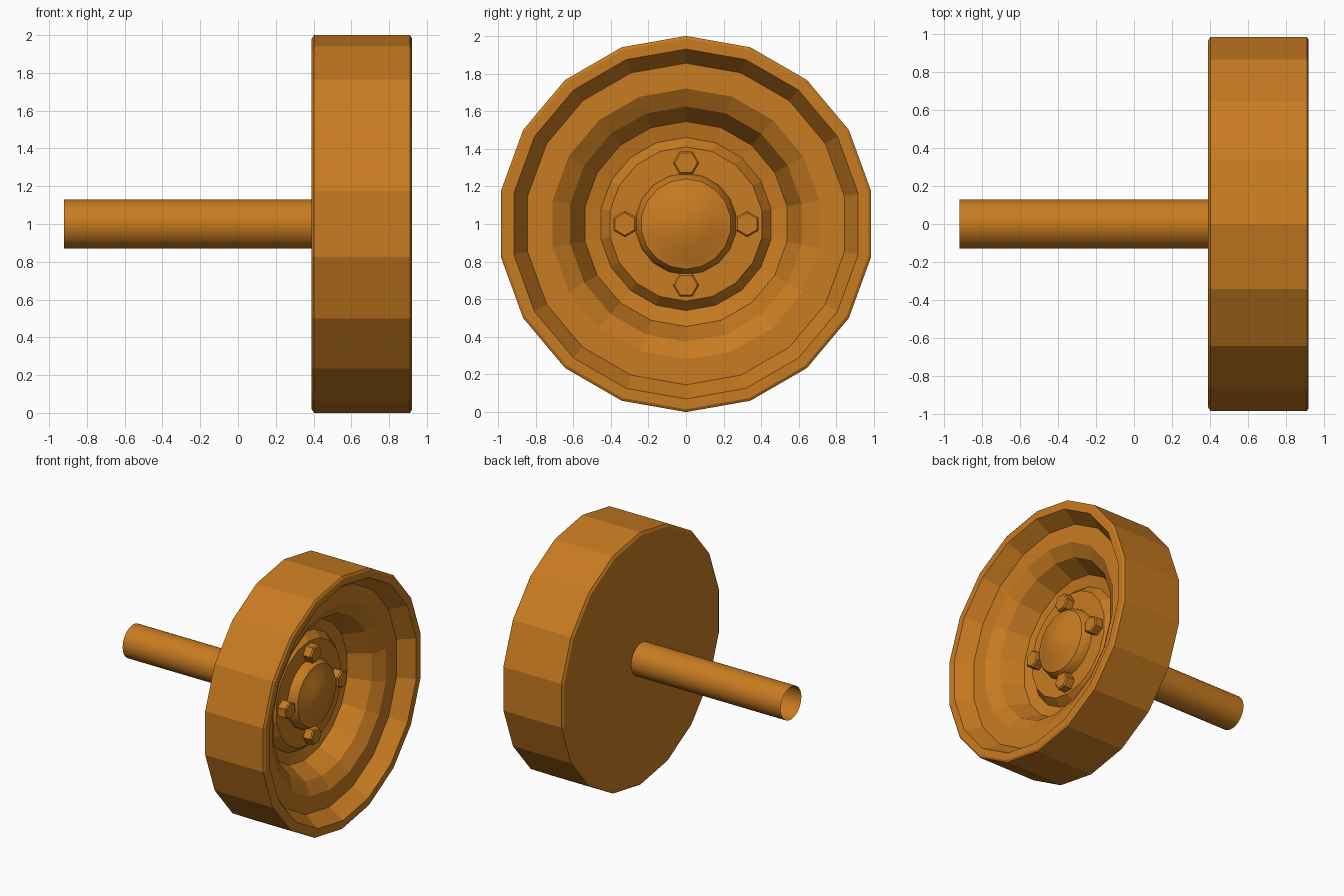
import bpy, bmesh
from math import sin, cos, pi, radians

if "Cube" in bpy.data.objects:
    bpy.data.objects.remove(bpy.data.objects["Cube"])

orange = bpy.data.materials.new("orange")
orange.diffuse_color = (0.58, 0.2, 0.015, 1)
orange.use_nodes = True
orange.node_tree.nodes["Principled BSDF"].inputs["Base Color"].default_value = orange.diffuse_color


def lathe(name, profile, sides, smooth=None, centre=(0, 1), phase=0.0):
    """Spin (x, radius) points about an axis parallel to x; radius 0 makes a pole."""
    bm = bmesh.new()
    rings = []
    for x, r in profile:
        count = sides if r > 0 else 1
        rings.append([bm.verts.new((x, centre[0] + r * sin(phase + 2 * pi * i / sides),
                                    centre[1] + r * cos(phase + 2 * pi * i / sides)))
                      for i in range(count)])
    for a, b in zip(rings, rings[1:]):
        for i in range(sides):
            j = (i + 1) % sides
            quad = [a[i % len(a)], a[j % len(a)], b[j % len(b)], b[i % len(b)]]
            bm.faces.new(list(dict.fromkeys(quad)))
    bmesh.ops.recalc_face_normals(bm, faces=bm.faces)
    mesh = bpy.data.meshes.new(name)
    bm.to_mesh(mesh)
    bm.free()
    mesh.materials.append(orange)
    obj = bpy.data.objects.new(name, mesh)
    bpy.context.collection.objects.link(obj)
    if smooth:
        bpy.ops.object.select_all(action='DESELECT')
        obj.select_set(True)
        bpy.context.view_layer.objects.active = obj
        bpy.ops.object.shade_smooth_by_angle(angle=radians(smooth))
    return obj


# Tyre and dished rim, closed flat at the back
lathe("wheel", [(0.39, 0), (0.39, 0.98), (0.402, 1.0), (0.91, 1.0), (0.92, 0.985),
                (0.92, 0.93), (0.80, 0.855), (0.80, 0.72), (0.74, 0.625),
                (0.58, 0.545), (0.56, 0.46), (0.62, 0.41), (0.62, 0)], 18)

# Axle tube, open at its far end
lathe("axle", [(-0.92, 0.13), (0.39, 0.13)], 32, smooth=30)

# Domed hub cap
lathe("hub_cap", [(0.62, 0.27), (0.66, 0.26), (0.69, 0.24), (0.70, 0.20),
                  (0.73, 0.13), (0.745, 0.06), (0.75, 0)], 18, smooth=25)

# Four hexagonal wheel bolts
for k in range(4):
    a = k * pi / 2
    lathe(f"bolt_{k + 1}", [(0.61, 0.07), (0.68, 0.07), (0.69, 0.06), (0.69, 0)], 6,
          centre=(0.325 * sin(a), 1 + 0.325 * cos(a)), phase=a + pi / 2)
